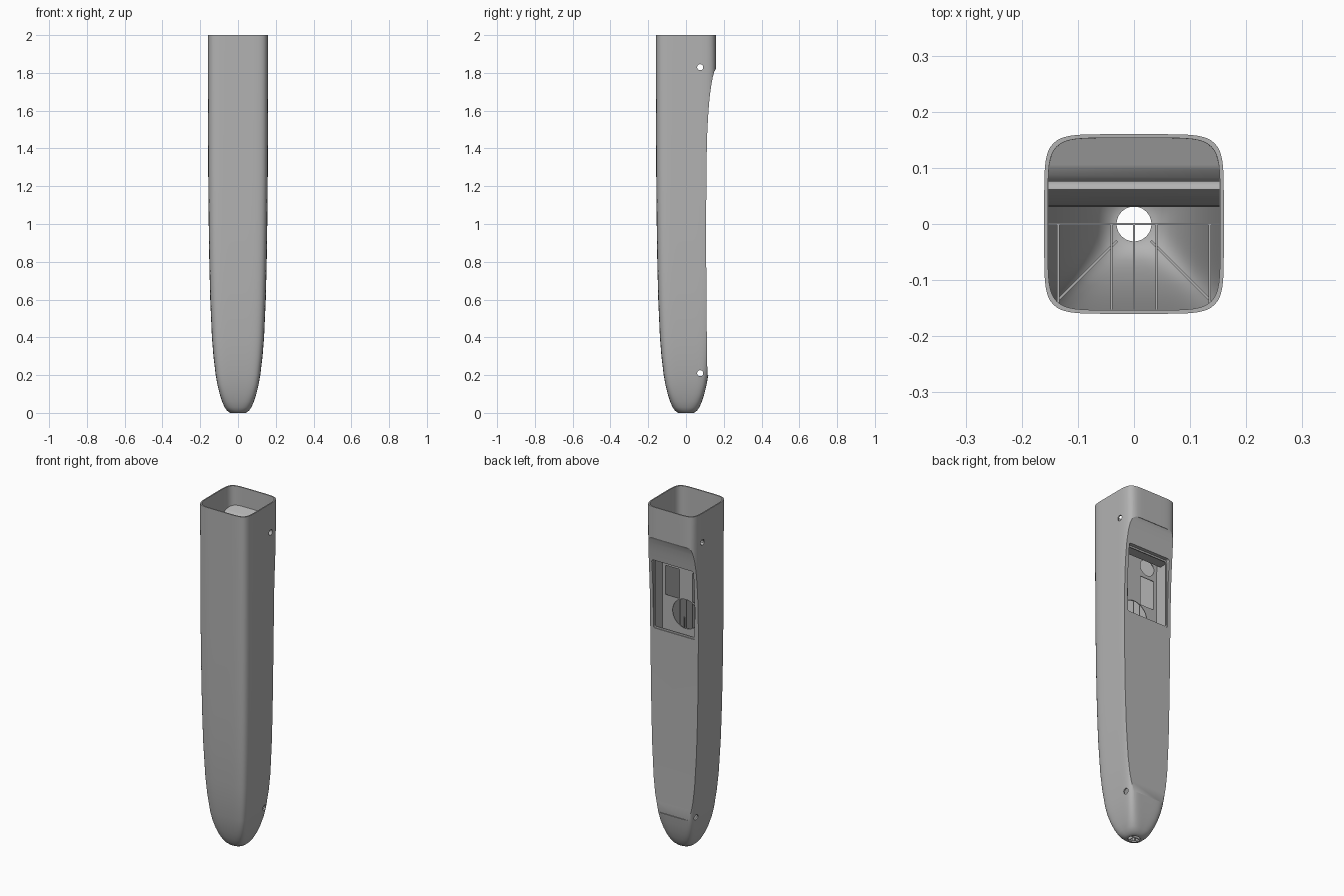
import bpy
import bmesh
from math import cos, sin, pi
from mathutils import Matrix, Vector

if "Cube" in bpy.data.objects:
    bpy.data.objects.remove(bpy.data.objects["Cube"])

grey = bpy.data.materials.new("plain grey")
grey.use_nodes = True
grey.diffuse_color = (0.45, 0.45, 0.45, 1)
grey.node_tree.nodes["Principled BSDF"].inputs["Base Color"].default_value = grey.diffuse_color


def finish(name, bm):
    bmesh.ops.recalc_face_normals(bm, faces=bm.faces)
    mesh = bpy.data.meshes.new(name)
    bm.to_mesh(mesh)
    bm.free()
    mesh.materials.append(grey)
    obj = bpy.data.objects.new(name, mesh)
    bpy.context.collection.objects.link(obj)
    return obj


def loft(name, rings, count=144):
    """Stack rounded-square sections given as (z, half width, squareness)."""
    bm = bmesh.new()
    loops = []
    for z, w, n in rings:
        loop = []
        for i in range(count):
            c, s = cos(2 * pi * i / count), sin(2 * pi * i / count)
            r = w / (abs(c) ** n + abs(s) ** n) ** (1 / n)
            loop.append(bm.verts.new((r * c, r * s, z)))
        loops.append(loop)
    for a, b in zip(loops, loops[1:]):
        for i in range(count):
            j = (i + 1) % count
            bm.faces.new((a[i], a[j], b[j], b[i]))
    bm.faces.new(loops[0])
    bm.faces.new(loops[-1])
    return finish(name, bm)


def side_profile(name, points):
    """Extrude a (y, z) outline across the full width."""
    bm = bmesh.new()
    face = bm.faces.new([bm.verts.new((-0.3, y, z)) for y, z in points])
    grown = bmesh.ops.extrude_face_region(bm, geom=[face])["geom"]
    bmesh.ops.translate(bm, vec=(0.6, 0, 0),
                        verts=[v for v in grown if isinstance(v, bmesh.types.BMVert)])
    return finish(name, bm)


def box(name, low, high, round_y=0.0, turn=None):
    bm = bmesh.new()
    low, high = Vector(low), Vector(high)
    size = high - low
    bmesh.ops.create_cube(bm, size=1, matrix=Matrix.Translation((low + high) / 2)
                          @ Matrix.Diagonal((size.x, size.y, size.z, 1)))
    if round_y:
        edges = [e for e in bm.edges if abs(e.verts[0].co.y - e.verts[1].co.y) > 1e-4]
        bmesh.ops.bevel(bm, geom=edges, offset=round_y, segments=5,
                        profile=0.5, affect='EDGES')
    if turn:
        bm.transform(turn)
    return finish(name, bm)


def rod(name, centre, radius, length, axis):
    bm = bmesh.new()
    turn = {'X': Matrix.Rotation(pi / 2, 4, 'Y'),
            'Y': Matrix.Rotation(pi / 2, 4, 'X'), 'Z': Matrix()}[axis]
    bmesh.ops.create_cone(bm, cap_ends=True, segments=40, radius1=radius, radius2=radius,
                          depth=length, matrix=Matrix.Translation(centre) @ turn)
    return finish(name, bm)


def boolean(obj, tool, operation='DIFFERENCE', keep=False):
    mod = obj.modifiers.new("cut", 'BOOLEAN')
    mod.operation, mod.solver, mod.object = operation, 'EXACT', tool
    bpy.context.view_layer.update()
    graph = bpy.context.evaluated_depsgraph_get()
    mesh = bpy.data.meshes.new_from_object(obj.evaluated_get(graph))
    obj.modifiers.clear()
    obj.data = mesh
    if not keep:
        bpy.data.objects.remove(tool)


# Shell outline: height and half width
outline = [(0, .04), (.005, .05), (.015, .061), (.03, .071), (.06, .084), (.1, .097),
           (.15, .109), (.2, .118), (.3, .13), (.4, .138), (.6, .147), (.8, .152),
           (1.0, .155), (1.3, .158), (2.0, .16)]


def squareness(z):
    return 2 + 4.5 * min(1, z / 0.15) ** 0.7


body = loft("shell", [(z, w, squareness(z)) for z, w in outline])
cavity = loft("cavity", [(z + 0.008 + (0.1 if z == 2 else 0), w - 0.0065, squareness(z))
                         for z, w in outline])

# Recessed back face with a swept ledge at the top and a small lip at the bottom
boolean(body, side_profile("back_cutter", [
    (.3, 1.82), (.157, 1.82), (.149, 1.805), (.141, 1.775), (.133, 1.73), (.125, 1.67),
    (.119, 1.6), (.113, 1.5), (.109, 1.35), (.107, 1.1), (.107, .8), (.109, .5),
    (.112, .26), (.114, .2), (.3, .19)]))

# Inside of the back wall: rounded shelf above the window, thin wall beneath
boolean(cavity, side_profile("inner_back", [
    (.3, 1.9), (.154, 1.89), (.1, 1.87), (.082, 1.855), (.065, 1.83), (.05, 1.795),
    (.039, 1.75), (.033, 1.71), (.03, 1.67), (.098, 1.67), (.098, .2), (.3, .19)]))
boolean(body, cavity, keep=True)

# Window with a shallow stepped frame
boolean(body, box("window_frame", (-.135, .104, 1.265), (.135, .2, 1.67), 0.012))
boolean(body, box("window_opening", (-.128, .08, 1.275), (.128, .2, 1.66), 0.01))

# Drain hole and side pin holes
boolean(body, rod("drain", (0, 0, 0), 0.031, 0.1, 'Z'))
for z in (0.21, 1.83):
    boolean(body, rod("pin_hole", (0, 0.075, z), 0.016, 0.6, 'X'))

# Inner panel with openings
parts = [body]
panel = box("inner_panel", (-.2, -.002, .01), (.2, .002, 1.8))
boolean(panel, rod("arch", (0, 0, 1.34), 0.085, 0.1, 'Y'))
for side in (-1, 1):
    x = side * 0.087
    boolean(panel, rod("round_opening", (x, 0, 1.655), 0.046, 0.1, 'Y'))
    boolean(panel, box("square_opening", (x - .045, -.05, 1.42), (x + .045, .05, 1.59)))
parts.append(panel)

# Ribs between the panel and the front wall
for x in (-.135, -.04, 0, .04, .135):
    front = -.142 if abs(x) > .1 else -.2
    parts.append(box("rib", (x - .002, front, .01), (x + .002, -.002, 1.8)))
for side in (-1, 1):
    turn = Matrix.Translation((side * .03, -.03, 0)) @ Matrix.Rotation(side * pi / 4, 4, 'Z')
    parts.append(box("diagonal_rib", (-.002, -.152, .01), (.002, 0, 1.3), turn=turn))

for part in parts[1:]:
    boolean(part, cavity, 'INTERSECT', keep=True)
bpy.data.objects.remove(cavity)

# Smooth shading with sharp edges kept
bpy.ops.object.select_all(action='DESELECT')
for part in parts:
    part.select_set(True)
bpy.context.view_layer.objects.active = body
bpy.ops.object.shade_smooth_by_angle(angle=0.5)
